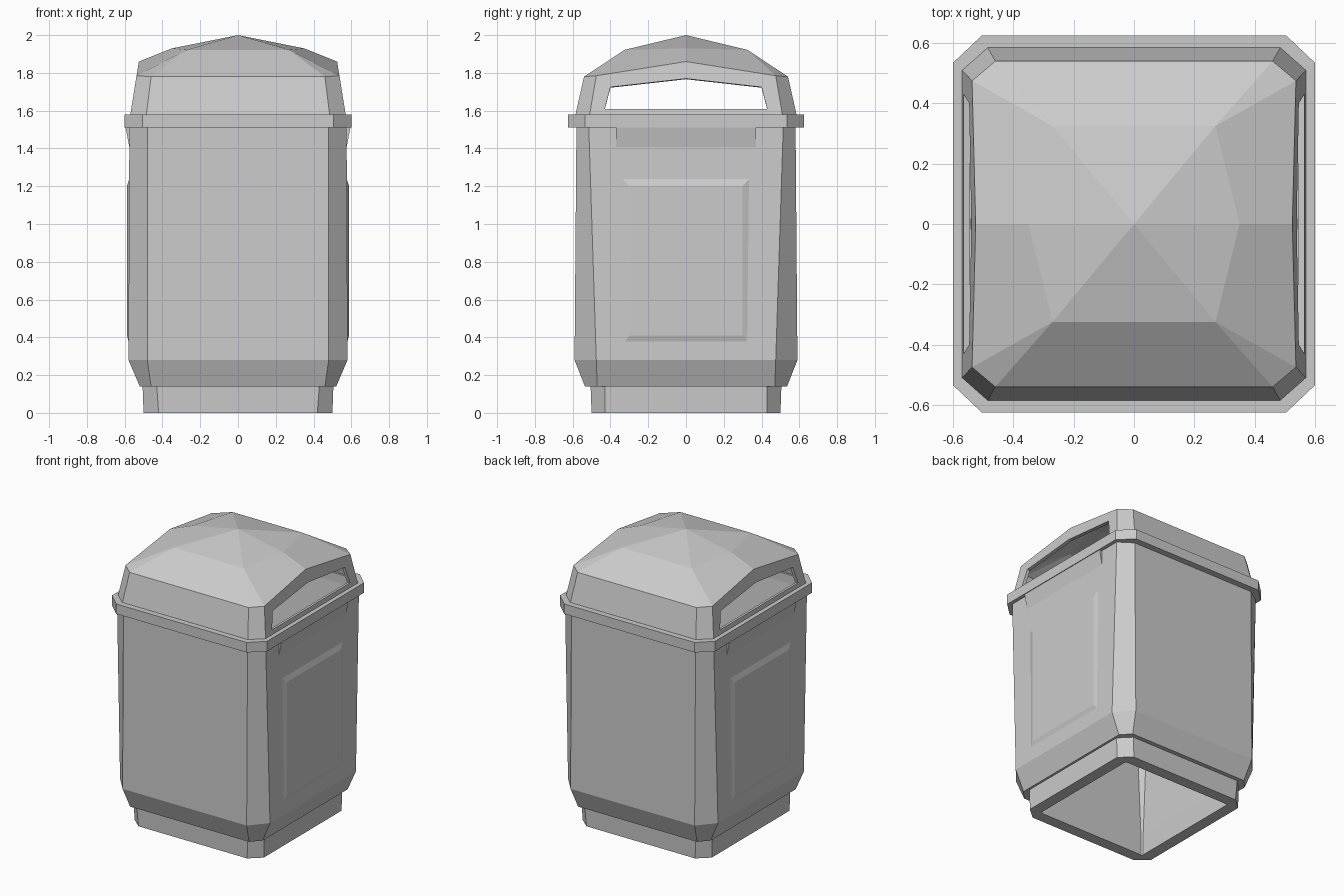
import bpy, bmesh

if "Cube" in bpy.data.objects:
    bpy.data.objects.remove(bpy.data.objects["Cube"])


def make_object(name, verts, faces):
    mesh = bpy.data.meshes.new(name)
    mesh.from_pydata(verts, [], faces)
    bm = bmesh.new()
    bm.from_mesh(mesh)
    bmesh.ops.remove_doubles(bm, verts=bm.verts, dist=0.0005)
    bmesh.ops.recalc_face_normals(bm, faces=bm.faces)
    bm.to_mesh(mesh)
    bm.free()
    obj = bpy.data.objects.new(name, mesh)
    bpy.context.collection.objects.link(obj)
    return obj


def octagon(hx, fx, hy, fy, z):
    """Chamfered rectangle: half sizes hx, hy; flat edges end at fx, fy."""
    return [(hx, -fy, z), (hx, fy, z), (fx, hy, z), (-fx, hy, z),
            (-hx, fy, z), (-hx, -fy, z), (-fx, -hy, z), (fx, -hy, z)]


def closed_loft(name, sections):
    """Hollow part: sections run up the outside and back down the inside."""
    verts = [v for s in sections for v in octagon(*s)]
    n = len(sections)
    faces = []
    for i in range(n):
        j = (i + 1) % n
        for k in range(8):
            m = (k + 1) % 8
            faces.append((i * 8 + k, i * 8 + m, j * 8 + m, j * 8 + k))
    return make_object(name, verts, faces)


# Plinth and hollow bin body
closed_loft("bin_body", [
    (0.50, 0.42, 0.50, 0.43, 0.00),
    (0.505, 0.43, 0.505, 0.43, 0.14),
    (0.52, 0.46, 0.535, 0.47, 0.14),
    (0.58, 0.48, 0.59, 0.475, 0.28),
    (0.575, 0.48, 0.58, 0.515, 1.52),
    (0.54, 0.46, 0.55, 0.49, 1.52),
    (0.42, 0.41, 0.42, 0.41, 0.15),
    (0.42, 0.41, 0.42, 0.41, 0.00),
])

# Rim collar
closed_loft("rim", [
    (0.60, 0.505, 0.625, 0.535, 1.51),
    (0.60, 0.505, 0.625, 0.535, 1.58),
    (0.54, 0.46, 0.55, 0.49, 1.58),
    (0.54, 0.46, 0.55, 0.49, 1.51),
])

# Raised side panels and lips under the rim
for side, s in (("right", 1), ("left", -1)):
    def rect(x, y, z0, z1):
        return [(s * x, -y, z0), (s * x, y, z0), (s * x, y, z1), (s * x, -y, z1)]
    ring = [(0, 1, 5, 4), (1, 2, 6, 5), (2, 3, 7, 6), (3, 0, 4, 7)]
    make_object(side + "_panel",
                rect(0.572, 0.345, 0.35, 1.25) + rect(0.588, 0.30, 0.41, 1.20),
                ring + [(4, 5, 6, 7), (3, 2, 1, 0)])
    make_object(side + "_lip",
                [(s * x, y, z) for y in (-0.37, 0.37)
                 for x, z in ((0.57, 1.38), (0.595, 1.51), (0.57, 1.51))],
                [(0, 1, 2), (3, 5, 4), (0, 3, 4, 1), (1, 4, 5, 2), (2, 5, 3, 0)])


# Lid: one quarter of the faceted shell, mirrored to the other three
def side_x(z):
    return 0.57 - (z - 1.58) * 0.045 / 0.28


def on_side(y, z):
    return (side_x(z), y, z)


quarter = [
    (0, 0, 2.0),                                      # 0 apex
    (0.35, 0, 1.93), (0.27, 0.325, 1.922), (0, 0.325, 1.922),  # 1-3 dome
    on_side(0, 1.86), on_side(0.475, 1.785),          # 4-5 side eaves
    (0.46, 0.54, 1.78), (0, 0.54, 1.78),              # 6-7 front eaves
    on_side(0, 1.58), on_side(0.51, 1.58),            # 8-9 side foot
    (0.485, 0.585, 1.58), (0, 0.585, 1.58),           # 10-11 front foot
    on_side(0, 1.77), on_side(0.40, 1.725),           # 12-13 opening top
    on_side(0.43, 1.61), on_side(0, 1.61),            # 14-15 opening bottom
]
quarter_faces = [
    (0, 1, 2), (0, 2, 3),
    (1, 4, 5, 2), (2, 5, 6), (2, 6, 7, 3),
    (5, 9, 10, 6), (6, 10, 11, 7),
    (4, 12, 13, 5), (5, 13, 14, 9), (9, 14, 15, 8),
]
verts, faces = [], []
for sx in (1, -1):
    for sy in (1, -1):
        base = len(verts)
        verts += [(sx * x, sy * y, z) for x, y, z in quarter]
        faces += [tuple(base + i for i in (f if sx * sy < 0 else f[::-1]))
                  for f in quarter_faces]
lid = make_object("lid", verts, faces)
shell = lid.modifiers.new("thickness", 'SOLIDIFY')
shell.thickness = 0.022
shell.offset = -1
